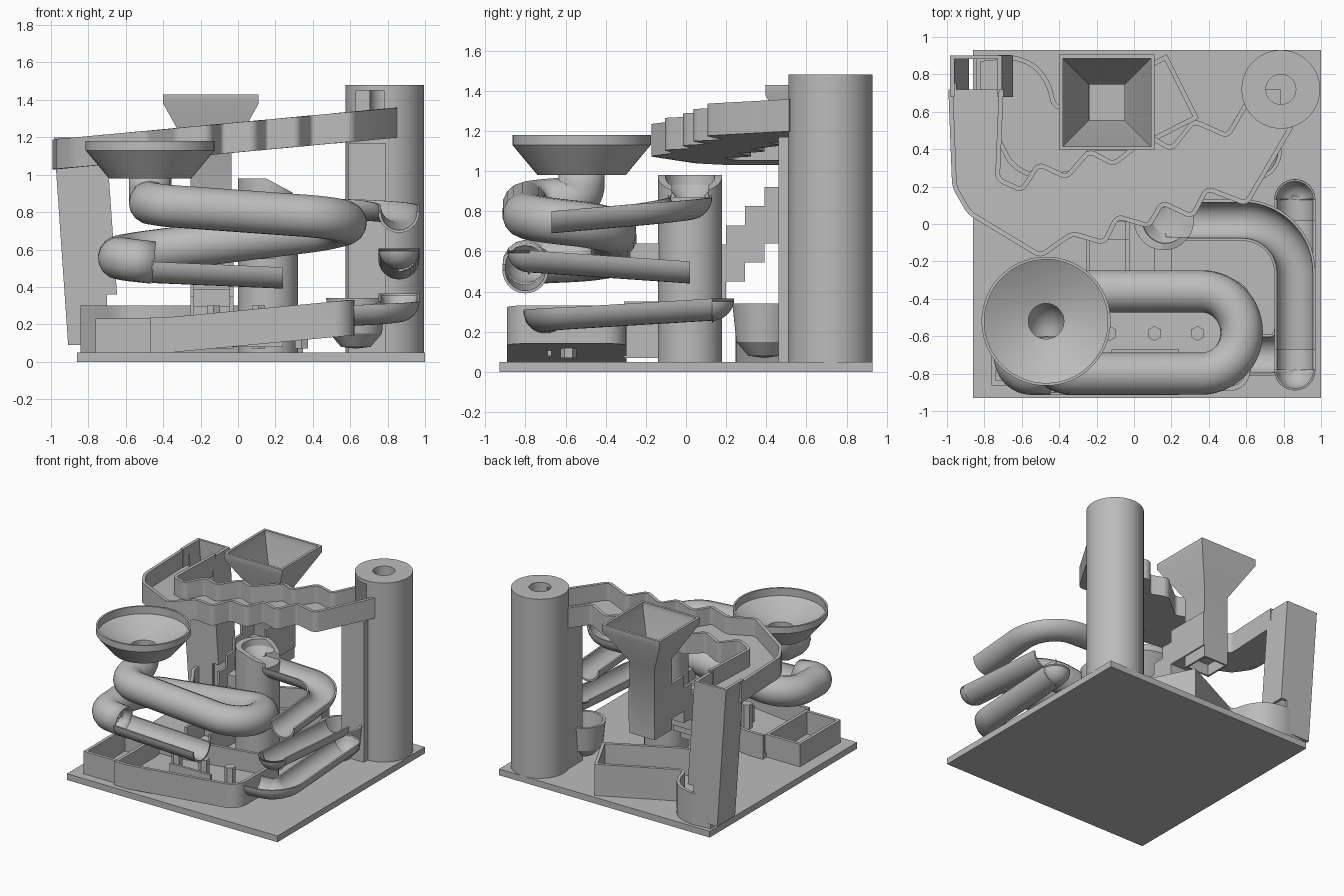
import bpy, bmesh, math
from mathutils import Vector, Matrix

if "Cube" in bpy.data.objects:
    bpy.data.objects.remove(bpy.data.objects["Cube"])

grey = bpy.data.materials.new("plain_grey")
grey.use_nodes = True
grey.diffuse_color = (0.5, 0.5, 0.5, 1)
grey.node_tree.nodes["Principled BSDF"].inputs["Base Color"].default_value = (0.5, 0.5, 0.5, 1)


def finish(name, bm):
    bmesh.ops.recalc_face_normals(bm, faces=bm.faces)
    me = bpy.data.meshes.new(name)
    bm.to_mesh(me)
    bm.free()
    ob = bpy.data.objects.new(name, me)
    bpy.context.collection.objects.link(ob)
    me.materials.append(grey)
    return ob


def box(name, x0, x1, y0, y1, z0, z1):
    bm = bmesh.new()
    m = Matrix.Translation(((x0 + x1) / 2, (y0 + y1) / 2, (z0 + z1) / 2))
    bmesh.ops.create_cube(bm, size=1, matrix=m @ Matrix.Diagonal((x1 - x0, y1 - y0, z1 - z0, 1)))
    return finish(name, bm)


def lathe(name, cx, cy, profile, n=64, sy=1.0):
    """Closed (radius, z) loop turned around a vertical axis; n=4 gives a square."""
    bm = bmesh.new()
    k = math.sqrt(2) if n == 4 else 1
    rings = []
    for r, z in profile:
        angles = [math.tau * (i + 0.5) / n for i in range(n)]
        rings.append([bm.verts.new((cx + k * r * math.cos(a), cy + sy * k * r * math.sin(a), z)) for a in angles])
    for a, b in zip(rings, rings[1:] + rings[:1]):
        for i in range(n):
            j = (i + 1) % n
            bm.faces.new((a[i], a[j], b[j], b[i]))
    bmesh.ops.remove_doubles(bm, verts=bm.verts, dist=1e-5)
    return finish(name, bm)


def fillet(points, r, n=10, closed=False):
    """Round the corners of a path."""
    p = [Vector(q) for q in points]
    out = []
    for i, c in enumerate(p):
        if not closed and i in (0, len(p) - 1):
            out.append(c)
            continue
        a, b = p[i - 1] - c, p[(i + 1) % len(p)] - c
        t = min(r, a.length * 0.49, b.length * 0.49)
        a, b = a.normalized() * t, b.normalized() * t
        for j in range(n + 1):
            s = j / n
            out.append(c + a * ((1 - s) ** 3 + 1.35 * s * (1 - s) ** 2) + b * (s ** 3 + 1.35 * s * s * (1 - s)))
    return out


def sweep(name, path, profile, closed=False):
    """Carry a (side, up) profile along a path with mitred corners."""
    p = [Vector(q) for q in path]
    bm = bmesh.new()
    rings = []
    for i, c in enumerate(p):
        d0 = (c - p[i - 1]) if closed or i else p[1] - c
        d1 = (p[(i + 1) % len(p)] - c) if closed or i < len(p) - 1 else d0
        n0, n1 = [Vector((d.y, -d.x, 0)).normalized() for d in (d0, d1)]
        side = (n0 + n1).normalized()
        side /= max(0.5, side.dot(n0))
        rings.append([bm.verts.new(c + side * s + Vector((0, 0, u))) for s, u in profile])
    m = len(profile)
    for a, b in zip(rings, rings[1:] + (rings[:1] if closed else [])):
        for i in range(m):
            bm.faces.new((a[i], a[(i + 1) % m], b[(i + 1) % m], b[i]))
    if not closed:
        bm.faces.new(rings[0])
        bm.faces.new(rings[-1])
    return finish(name, bm)


def wall(name, path, h, t=0.025, closed=False):
    return sweep(name, path, [(-t / 2, 0), (t / 2, 0), (t / 2, h), (-t / 2, h)], closed)


def slab(name, outline, t):
    bm = bmesh.new()
    f = bm.faces.new([bm.verts.new(q) for q in outline])
    top = bmesh.ops.extrude_face_region(bm, geom=[f])["geom"]
    bmesh.ops.translate(bm, vec=(0, 0, t), verts=[v for v in top if isinstance(v, bmesh.types.BMVert)])
    return finish(name, bm)


def trough(name, path, r=0.11, t=0.014):
    arc = [math.pi * i / 16 for i in range(17)]
    return sweep(name, path, [(r * math.cos(a), -r * math.sin(a)) for a in arc]
                 + [((r - t) * math.cos(a), -(r - t) * math.sin(a)) for a in reversed(arc)])


def trough_end(name, loc, sign, r=0.11, t=0.014):
    """Quarter-sphere shell closing a trough along +y or -y."""
    bm = bmesh.new()
    bmesh.ops.create_uvsphere(bm, u_segments=32, v_segments=16, radius=r)
    for normal in ((0, 0, 1), (0, -sign, 0)):
        bmesh.ops.bisect_plane(bm, geom=bm.verts[:] + bm.edges[:] + bm.faces[:], plane_co=(0, 0, 0),
                               plane_no=normal, clear_outer=True)
    bmesh.ops.translate(bm, vec=loc, verts=bm.verts)
    ob = finish(name, bm)
    mod = ob.modifiers.new("shell", 'SOLIDIFY')
    mod.thickness = t


def cut(ob, *cutters):
    for c in cutters:
        mod = ob.modifiers.new("cut", 'BOOLEAN')
        mod.operation, mod.solver, mod.object = 'DIFFERENCE', 'EXACT', c
    bpy.context.view_layer.update()
    me = bpy.data.meshes.new_from_object(ob.evaluated_get(bpy.context.evaluated_depsgraph_get()))
    ob.modifiers.clear()
    ob.data = me
    for c in cutters:
        bpy.data.objects.remove(c)


# Base and lift tower
box("base_plate", -0.86, 1, -0.93, 0.93, 0, 0.05)
tower = lathe("lift_tower", 0.785, 0.72, [(0, 0.02), (0.21, 0.02), (0.21, 1.48), (0.08, 1.48), (0.08, 1.22), (0, 1.22)])
cut(tower, box("window_cutter", 0.63, 0.78, 0.4, 0.72, 1.2, 1.45))
box("tower_support", 0.59, 0.79, 0.46, 0.7, 0.04, 1.17)
lathe("tower_scoop", 0.63, 0.39, [(0, 0.07), (0.08, 0.08), (0.14, 0.15), (0.16, 0.34), (0.14, 0.34), (0.12, 0.17), (0, 0.12)], 32)

# Sloping zigzag track
near = [(0.84, 0.52), (0.6, 0.11), (0.39, 0.19), (0.31, 0.04), (0.15, 0.115), (0.08, -0.01), (-0.09, 0.04),
        (-0.16, -0.1), (-0.33, -0.05), (-0.5, -0.17), (-0.88, 0.06), (-0.96, 0.2), (-0.98, 0.72)]
far = [(0.6, 0.64), (0.5, 0.47), (0.32, 0.55), (0.2, 0.4), (0.08, 0.47), (-0.11, 0.32), (-0.24, 0.39),
       (-0.36, 0.25), (-0.51, 0.32), (-0.6, 0.18), (-0.73, 0.24), (-0.71, 0.72)]


def on_track(pts):
    return fillet([(x, y, 1.12 + 0.093 * x) for x, y in pts], 0.03, 4)


wall("track_near_wall", on_track(near), 0.16)
wall("track_far_wall", on_track(far), 0.16)
slab("track_floor", on_track(near) + on_track(far)[::-1], 0.025)

# Leaning drop chute at the end of the track
chute = lathe("drop_chute", -0.845, 0.79, [(0.14, 0.09), (0.14, 1.2), (0.115, 1.2), (0.115, 0.09)], 4, 0.8)
for v in chute.data.vertices:
    v.co.x += max(0, 1.05 - v.co.z) * 0.08
cut(chute, box("mouth_cutter", -0.7, -0.5, 0.6, 0.95, 0.05, 0.36),
    box("entry_cutter", -0.96, -0.73, 0.6, 0.75, 1.05, 1.3))

# Curved catch tray with the slanted bin behind
catch = [(-0.83, 0.88), (-0.62, 0.9), (-0.47, 0.8), (-0.42, 0.6), (-0.3, 0.66), (0.17, 0.89), (0.33, 0.57),
         (-0.18, 0.31), (-0.45, 0.25), (-0.64, 0.28), (-0.72, 0.45), (-0.83, 0.62)]
outline = fillet([(x, y, 0.05) for x, y in catch[:5]], 0.1, 6) + [Vector((x, y, 0.05)) for x, y in catch[5:7]] \
    + fillet([(x, y, 0.05) for x, y in catch[7:]], 0.1, 6)
wall("catch_tray_wall", outline, 0.25, closed=True)
slab("catch_tray_floor", outline, 0.04)

# Square hopper and descending staircase
lathe("square_hopper", -0.145, 0.65, [(0.11, 0.55), (0.11, 1.12), (0.255, 1.38), (0.255, 1.43), (0.235, 1.43),
                                     (0.235, 1.39), (0.095, 1.14), (0.095, 0.55)], 4)
for i in range(7):
    y0 = -0.31 if i == 6 else 0.39 - 0.095 * i
    y1 = 0.76 if i == 0 else 0.485 - 0.095 * i
    top = 0.92 - 0.095 * i
    low = max(0.05, top - 0.28)
    box("stair_tread", -0.25, -0.03, y0, y1, low, top - 0.15)
    for x in (-0.255, -0.045):
        box("stair_side", x, x + 0.02, y0, y1, low, top)

# Round bowl and its coiled tube
lathe("round_bowl", -0.47, -0.52, [(0.095, 0.96), (0.11, 0.98), (0.22, 0.98), (0.345, 1.13), (0.345, 1.18),
                                  (0.33, 1.18), (0.33, 1.12), (0.2, 1.05), (0.095, 1.02)])
coil = fillet([(-0.47, -0.52, 1), (-0.47, -0.52, 0.86), (-0.47, -0.8, 0.84), (0.575, -0.8, 0.765),
               (0.575, -0.36, 0.72), (-0.635, -0.36, 0.57), (-0.635, -0.8, 0.55), (-0.45, -0.8, 0.53)], 0.219, 14)
cu = bpy.data.curves.new("coil_path", 'CURVE')
cu.dimensions = '3D'
cu.bevel_depth, cu.bevel_resolution = 0.114, 6
sp = cu.splines.new('POLY')
sp.points.add(len(coil) - 1)
for pt, q in zip(sp.points, coil):
    pt.co = (*q, 1)
tmp = bpy.data.objects.new("coil_path", cu)
bpy.context.collection.objects.link(tmp)
bpy.context.view_layer.update()
bm = bmesh.new()
bm.from_mesh(tmp.evaluated_get(bpy.context.evaluated_depsgraph_get()).to_mesh())
bpy.data.objects.remove(tmp)
mod = finish("coiled_tube", bm).modifiers.new("shell", 'SOLIDIFY')
mod.thickness = 0.015
trough("coil_outlet", [(-0.46, -0.8, 0.535), (0.24, -0.8, 0.505)], 0.114)

# Round cup column with sloped lip
column = lathe("cup_column", 0.16, 0.02, [(0, 0.02), (0.16, 0.02), (0.16, 0.98), (0, 0.98)])
lip = box("lip_cutter", 0, 0.4, -0.3, 0.3, 0, 0.3)
lip.matrix_world = Matrix.Translation((0.15, 0.02, 0.98)) @ Matrix.Rotation(math.radians(28), 4, 'Y')
cup = lathe("cup_cutter", 0.17, 0.02, [(0, 0.85), (0.07, 0.87), (0.12, 0.93), (0.135, 1.1), (0, 1.1)], 32)
cut(column, lip, cup, box("spout_cutter", 0.17, 0.4, -0.07, 0.11, 0.87, 1.1))
box("column_tie", 0.11, 0.2, -0.28, -0.12, 0.55, 0.64)

# Three stacked open troughs on the right
trough("upper_trough", fillet([(0.27, 0.02, 0.88), (0.86, 0.02, 0.86), (0.86, -0.67, 0.8)], 0.28, 14))
trough("middle_trough", [(0.86, 0.02, 0.55), (0.86, -0.78, 0.605)])
trough_end("middle_trough_end", (0.86, -0.78, 0.605), -1)
trough("lower_trough", fillet([(0.86, 0.13, 0.365), (0.86, -0.7, 0.315), (0.58, -0.7, 0.3)], 0.16, 12))
trough_end("lower_trough_end", (0.86, 0.13, 0.365), 1)


# Front collecting tray with pegs and side bin
def rise(x, y):
    return (x, y, 0.05 + max(0, x + 0.35) * 0.095)


tray = [rise(-0.47, -0.88), rise(-0.35, -0.88)] + fillet(
    [rise(0.3, -0.88), rise(0.61, -0.88), rise(0.61, -0.31), rise(0.3, -0.31)], 0.1, 8) + [
    rise(-0.35, -0.31), rise(-0.47, -0.31)]
wall("front_tray_wall", tray[::-1], 0.19)
slab("front_tray_floor", tray, 0.035)
wall("side_bin_wall", [(-0.47, -0.85, 0.05), (-0.75, -0.85, 0.05), (-0.75, -0.36, 0.05), (-0.47, -0.36, 0.05)],
     0.18, closed=True)
box("tray_divider", -0.12, 0.24, -0.69, -0.67, 0.08, 0.24)
for x in (-0.13, 0.11, 0.34):
    lathe("tray_peg", x, -0.585, [(0, 0.07), (0.04, 0.07), (0.04, 0.3), (0, 0.3)], 6)

# Smooth the round parts while keeping hard edges
bpy.ops.object.select_all(action='DESELECT')
for ob in bpy.context.collection.objects:
    if ob.type == 'MESH' and grey.name in ob.data.materials:
        ob.select_set(True)
        bpy.context.view_layer.objects.active = ob
bpy.ops.object.shade_smooth_by_angle(angle=math.radians(30))
